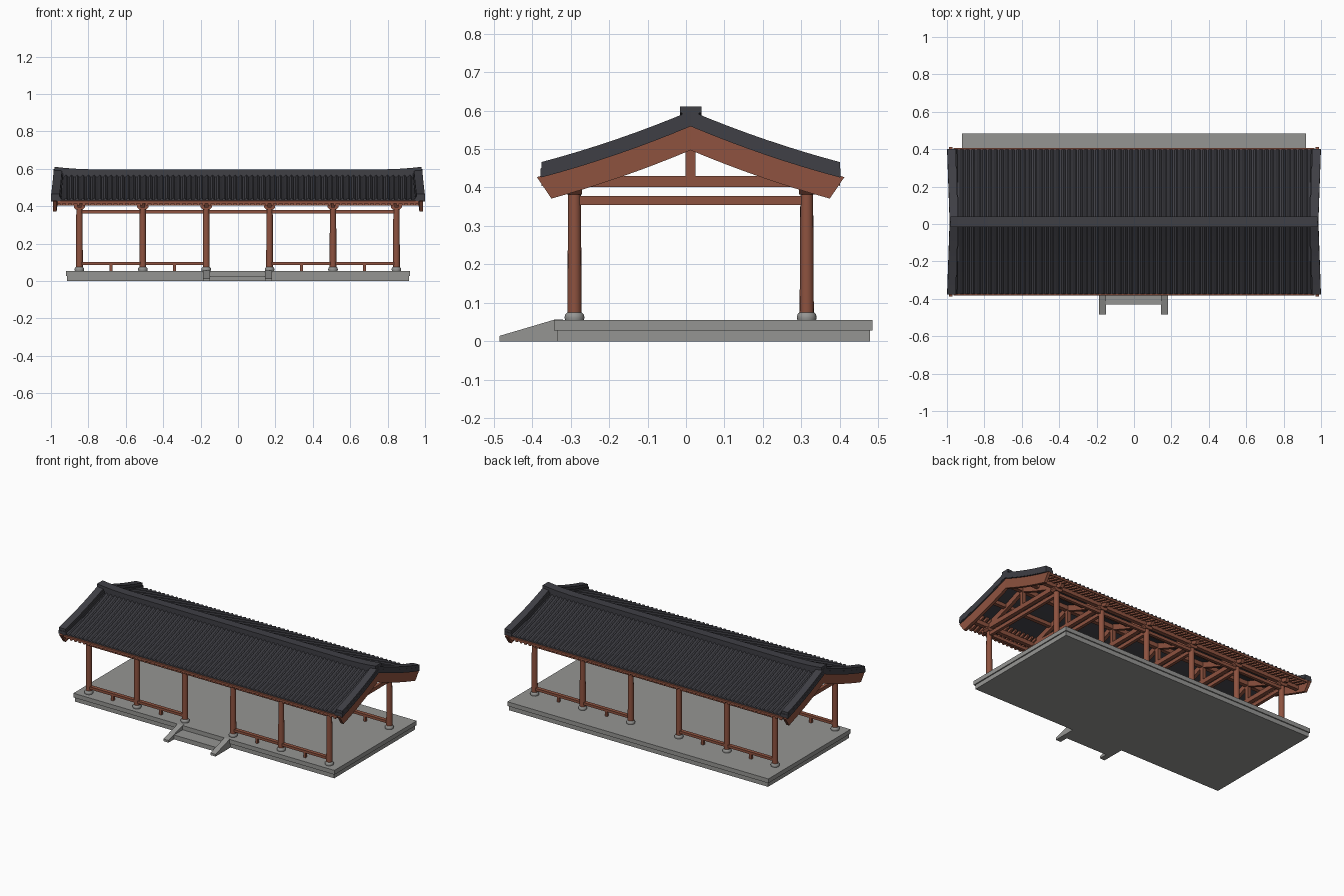
import bpy, bmesh, math

if "Cube" in bpy.data.objects:
    bpy.data.objects.remove(bpy.data.objects["Cube"])

YC = 0.012            # centre line of the roof and columns
COLS = [-0.848 + 0.339 * i for i in range(6)]
HALF = 0.302          # column rows either side of the centre line


def material(name, rgb):
    m = bpy.data.materials.new(name)
    m.diffuse_color = (*rgb, 1)
    m.use_nodes = True
    m.node_tree.nodes["Principled BSDF"].inputs["Base Color"].default_value = m.diffuse_color
    return m


RED = material("red timber", (0.27, 0.085, 0.05))
TILE = material("dark tile", (0.05, 0.05, 0.06))
STONE = material("grey stone", (0.30, 0.30, 0.29))


def finish(name, bm, mat, smooth=None):
    bmesh.ops.recalc_face_normals(bm, faces=bm.faces)
    me = bpy.data.meshes.new(name)
    bm.to_mesh(me)
    bm.free()
    ob = bpy.data.objects.new(name, me)
    bpy.context.collection.objects.link(ob)
    me.materials.append(mat)
    if smooth:
        bpy.ops.object.select_all(action='DESELECT')
        ob.select_set(True)
        bpy.context.view_layer.objects.active = ob
        bpy.ops.object.shade_smooth_by_angle(angle=math.radians(smooth))
    return ob


def add_box(bm, x0, x1, y0, y1, z0, z1):
    v = bmesh.ops.create_cube(bm, size=1)["verts"]
    for p in v:
        p.co = (x0 + (p.co.x + .5) * (x1 - x0), y0 + (p.co.y + .5) * (y1 - y0),
                z0 + (p.co.z + .5) * (z1 - z0))


def add_prism(bm, pts, a, b, axis='x'):
    # extrude a side profile (y,z) along x, or a front profile (x,z) along y
    def place(p, d):
        return (d, p[0], p[1]) if axis == 'x' else (p[0], d, p[1])
    r0 = [bm.verts.new(place(p, a)) for p in pts]
    r1 = [bm.verts.new(place(p, b)) for p in pts]
    n = len(pts)
    bm.faces.new(r0)
    bm.faces.new(r1[::-1])
    for i in range(n):
        bm.faces.new((r0[i], r0[(i + 1) % n], r1[(i + 1) % n], r1[i]))


def add_lathe(bm, x, y, profile, n=16):
    rings = [[bm.verts.new((x + r * math.cos(2 * math.pi * k / n),
                            y + r * math.sin(2 * math.pi * k / n), z))
              for k in range(n)] for r, z in profile]
    for a, b in zip(rings, rings[1:]):
        for k in range(n):
            bm.faces.new((a[k], a[(k + 1) % n], b[(k + 1) % n], b[k]))
    bm.faces.new(rings[0][::-1])
    bm.faces.new(rings[-1])


def roof_z(s):
    return 0.565 - 0.42 * s + 0.2 * s * s


def slope_band(s0, s1, top, bottom, side, cut=0.0, n=8):
    # curved strip following the roof slope, as a side profile
    up = [s0 + (s1 - s0) * i / n for i in range(n + 1)]
    lo = [s0 + (s1 - cut - s0) * i / n for i in range(n + 1)]
    return ([(YC + side * s, roof_z(s) + top) for s in up] +
            [(YC + side * s, roof_z(s) + bottom) for s in reversed(lo)])


# platform: slab with a projecting top course
bm = bmesh.new()
add_box(bm, -0.913, 0.913, -0.335, 0.478, 0, 0.028)
add_box(bm, -0.92, 0.92, -0.343, 0.485, 0.028, 0.055)
finish("platform", bm, STONE)

# front step and sloping cheeks
bm = bmesh.new()
add_box(bm, -0.155, 0.15, -0.43, -0.33, 0, 0.028)
finish("step", bm, STONE)
bm = bmesh.new()
for x in (-0.168, 0.163):
    add_prism(bm, [(-0.485, 0), (-0.485, 0.014), (-0.343, 0.056), (-0.32, 0.056), (-0.32, 0)],
              x - 0.018, x + 0.018)
finish("step_cheeks", bm, STONE)

# columns, stone bases and cap blocks
cols, bases, caps = bmesh.new(), bmesh.new(), bmesh.new()
for x in COLS:
    for side in (-1, 1):
        y = YC + side * HALF
        add_lathe(cols, x, y, [(0.0185, 0.065), (0.0175, 0.25), (0.0165, 0.40)])
        add_lathe(bases, x, y, [(0.024, 0.054), (0.026, 0.062), (0.024, 0.07), (0.019, 0.075)])
        add_prism(caps, [(x - 0.018, 0.382), (x + 0.018, 0.382), (x + 0.03, 0.394),
                         (x + 0.03, 0.404), (x - 0.03, 0.404), (x - 0.03, 0.394)],
                  y - 0.02, y + 0.02, 'y')
finish("columns", cols, RED, 40)
finish("column_bases", bases, STONE, 40)
finish("column_caps", caps, RED)

# cross frames: two tie beams, king post and principal rafters
bm = bmesh.new()
for x in COLS:
    add_box(bm, x - 0.01, x + 0.01, YC - HALF, YC + HALF, 0.355, 0.378)
    add_box(bm, x - 0.013, x + 0.013, YC - 0.315, YC + 0.315, 0.401, 0.43)
    add_box(bm, x - 0.012, x + 0.012, YC - 0.013, YC + 0.013, 0.425, 0.53)
    for side in (-1, 1):
        add_prism(bm, slope_band(0, 0.37, -0.014, -0.05, side, 0.02), x - 0.011, x + 0.011)
finish("cross_frames", bm, RED)

# long beams and purlins
bm = bmesh.new()
for side in (-1, 1):
    y = YC + side * HALF
    add_box(bm, COLS[0], COLS[-1], y - 0.009, y + 0.009, 0.36, 0.38)
    add_box(bm, -0.965, 0.965, y - 0.013, y + 0.013, 0.403, 0.43)
    add_box(bm, -0.965, 0.965, YC + side * 0.15 - 0.012, YC + side * 0.15 + 0.012, 0.472, 0.495)
add_box(bm, -0.965, 0.965, YC - 0.013, YC + 0.013, 0.515, 0.543)
finish("long_beams", bm, RED)

# low rails in every bay but the middle one
bm = bmesh.new()
for side in (-1, 1):
    y = YC + side * HALF
    for i in (0, 1, 3, 4):
        a, b = COLS[i], COLS[i + 1]
        m = (a + b) / 2
        add_box(bm, a, b, y - 0.012, y + 0.012, 0.087, 0.103)
        add_box(bm, m - 0.008, m + 0.008, y - 0.008, y + 0.008, 0.054, 0.09)
finish("low_rails", bm, RED)

# eave rafters and eave boards
bm = bmesh.new()
for side in (-1, 1):
    for i in range(63):
        x = -0.945 + 1.89 * i / 62
        add_prism(bm, slope_band(0.27, 0.388, -0.012, -0.028, side, 0, 2), x - 0.007, x + 0.007)
    add_prism(bm, slope_band(0.368, 0.393, -0.003, -0.016, side, 0, 1), -0.965, 0.965)
finish("eave_rafters", bm, RED)

# ribbed tile roof with a flat underside
bm = bmesh.new()
TILES, SUB, N = 64, 6, 8
for side in (-1, 1):
    top, under = [], []
    for i in range(TILES * SUB + 1):
        x = -0.965 + 1.93 * i / (TILES * SUB)
        rib = 0.011 * max(0.0, -math.cos(2 * math.pi * i / SUB)) ** 0.6
        ss = [0.386 * j / N for j in range(N + 1)]
        top.append([bm.verts.new((x, YC + side * s, roof_z(s) + rib)) for s in ss])
        under.append([bm.verts.new((x, YC + side * s, roof_z(s) - 0.013)) for s in (ss[0], ss[4], ss[8])])
    for i in range(TILES * SUB):
        for g in (top, under):
            for j in range(len(g[0]) - 1):
                bm.faces.new((g[i][j], g[i + 1][j], g[i + 1][j + 1], g[i][j + 1]))
        bm.faces.new((top[i][-1], top[i + 1][-1], under[i + 1][-1], under[i][-1]))
finish("tile_roof", bm, TILE, 40)


def flare(bm):
    # gable trim spreads outward towards the eaves
    for v in bm.verts:
        v.co.x += math.copysign(0.014 * abs(v.co.y - YC) / 0.4, v.co.x)


# raised verge tiles and red bargeboards on both gables
verge, barge = bmesh.new(), bmesh.new()
for e in (-1, 1):
    for side in (-1, 1):
        add_prism(verge, slope_band(0, 0.388, 0.034, -0.006, side), e * 0.94, e * 0.985)
        add_prism(verge, slope_band(0, 0.39, 0.018, -0.004, side), e * 0.935, e * 0.986)
        add_prism(barge, slope_band(0, 0.4, -0.002, -0.068, side, 0.038), e * 0.957, e * 0.976)
flare(verge)
flare(barge)
finish("verge_tiles", verge, TILE, 30)
finish("bargeboards", barge, RED, 30)

# ridge: low body and cap, lifting at the ends
bm = bmesh.new()
xs = [-0.982, -0.94, -0.88, -0.78, 0.78, 0.88, 0.94, 0.982]
lift = [0.014, 0.009, 0.004, 0, 0, 0.004, 0.009, 0.014]
for half, z0, z1 in ((0.022, 0.545, 0.585), (0.028, 0.58, 0.597)):
    add_prism(bm, [(x, z1 + l) for x, l in zip(xs, lift)] +
              [(x, z0 + l) for x, l in zip(xs[::-1], lift)], YC - half, YC + half, 'y')
finish("ridge", bm, TILE)
